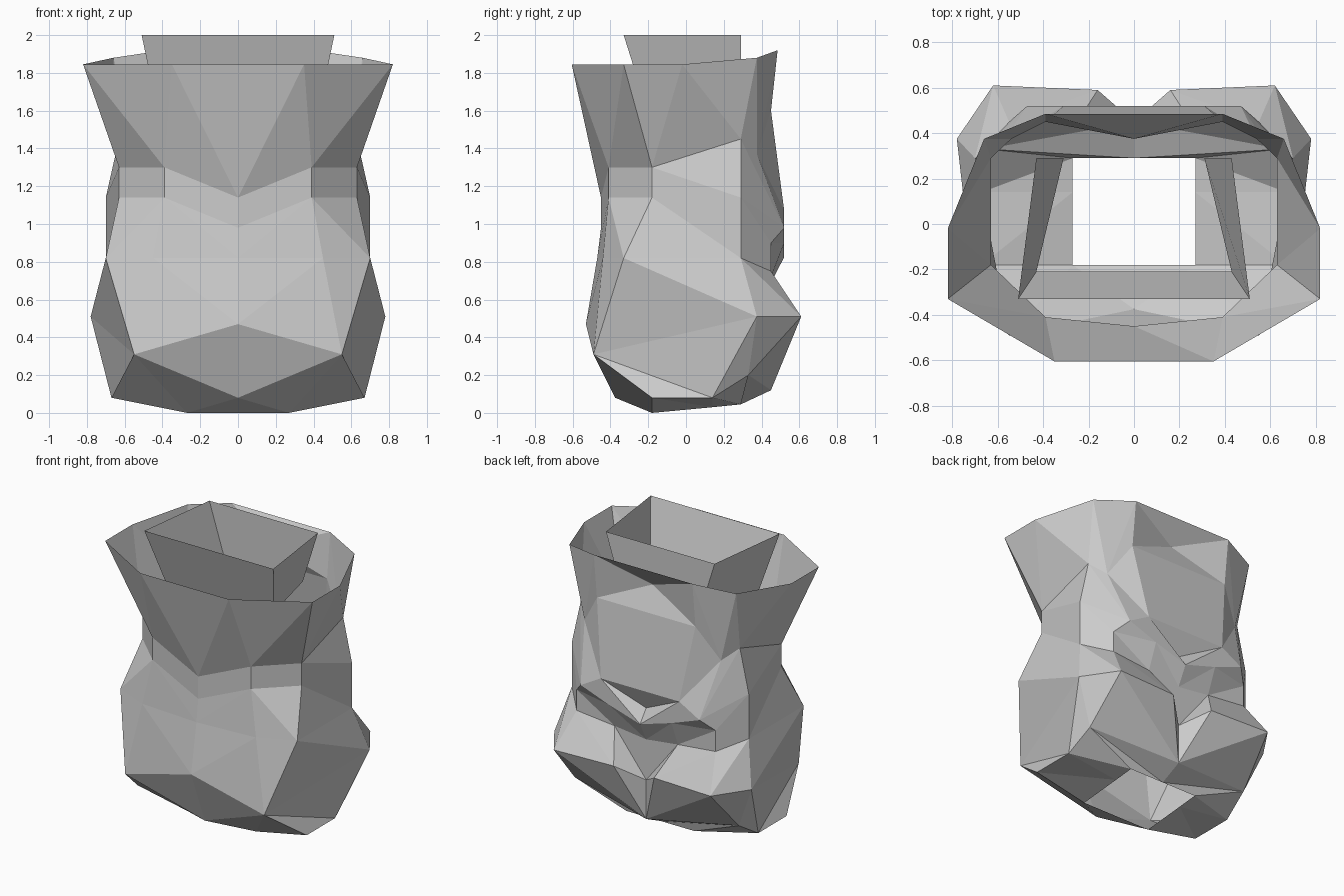
import bpy, bmesh

if "Cube" in bpy.data.objects:
    bpy.data.objects.remove(bpy.data.objects["Cube"])


def finish(name, bm):
    """Merge shared points, fix normals and create a flat-shaded object."""
    bmesh.ops.remove_doubles(bm, verts=bm.verts, dist=0.002)
    bmesh.ops.dissolve_degenerate(bm, edges=bm.edges, dist=0.001)
    bmesh.ops.recalc_face_normals(bm, faces=bm.faces)
    mesh = bpy.data.meshes.new(name)
    bm.to_mesh(mesh)
    bm.free()
    obj = bpy.data.objects.new(name, mesh)
    bpy.context.collection.objects.link(obj)
    return obj


def half_ring(front, points, back):
    """Half cross-section from centre front round the +x side to centre back."""
    return [(0, *front)] + points + [(0, *back)]


def band(bm, upper, lower, flip):
    """Skin two half rings with triangles; flip picks the other diagonal."""
    for i in range(len(upper) - 1):
        a, b, c, d = upper[i], upper[i + 1], lower[i + 1], lower[i]
        tris = ((a, b, c), (a, c, d)) if i in flip else ((a, b, d), (b, c, d))
        for tri in tris:
            if len(set(tri)) == 3:
                bm.faces.new([bm.verts.new(p) for p in tri])


# Flared open rim
rim = half_ring((-.605, 1.845), [(.35, -.605, 1.845), (.82, -.33, 1.845),
                (.82, -.02, 1.845), (.66, .375, 1.88), (.39, .485, 1.92)], (.485, 1.92))
# Waist band, top and bottom
waist = half_ring((-.45, 1.14), [(.39, -.41, 1.3), (.63, -.18, 1.3),
                  (.63, .29, 1.45), (.54, .375, 1.37), (.39, .45, 1.6)], (.375, 1.77))
belt = half_ring((-.45, .98), [(.39, -.41, 1.14), (.63, -.18, 1.14),
                 (.70, .29, 1.14), (.47, .52, .98), (.31, .52, 1.07)], (.45, .915))
# Fold across the back
fold = half_ring((-.47, .82), [(.45, -.44, .82), (.70, -.33, .82),
                 (.70, .29, .82), (.55, .45, .90), (.25, .52, .90)], (.52, .825))
crease = fold[:4] + [(.55, .45, .75), (.25, .45, .72), (0, .45, .69)]
# Wide lower bulge, underside and bottom opening
bulge = half_ring((-.53, .47), [(.55, -.49, .31), (.55, -.49, .31),
                  (.78, .375, .51), (.62, .61, .51), (.16, .59, .51)], (.45, .40))
under = half_ring((-.375, .08), [(.27, -.18, 0), (.67, -.18, .08),
                  (.67, .14, .08), (.65, .33, .20), (0, .45, .12)], (.45, .12))
opening = half_ring((-.18, 0), [(.27, -.18, 0), (.27, -.18, 0),
                    (.27, .14, .03), (.27, .29, .045), (0, .29, .045)], (.29, .045))

# Flat plate in the middle of the back
plate_top = waist[:-1] + [(0, .45, 1.6)]
plate_bottom = belt[:-1] + [(0, .52, 1.07)]

# Body shell
rings = [rim, waist, plate_top, plate_bottom, belt, fold, crease, bulge, under, opening]
bm = bmesh.new()
for k in range(len(rings) - 1):
    band(bm, rings[k], rings[k + 1], {5} if k == 0 else {1, 2, 3, 4, 5})
body = finish("torso_shell", bm)
mirror = body.modifiers.new("Mirror", 'MIRROR')
mirror.use_clip = True
mirror.merge_threshold = 0.002

# Four-sided collar standing inside the rim
bm = bmesh.new()
loops = []
for xf, yf, xb, yb, z in ((.51, -.33, .43, .29, 2.0), (.43, -.21, .31, .29, 1.62)):
    corners = ((-xf, yf), (xf, yf), (xb, yb), (-xb, yb))
    loops.append([bm.verts.new((x, y, z)) for x, y in corners])
for i in range(4):
    j = (i + 1) % 4
    bm.faces.new((loops[0][i], loops[1][i], loops[1][j], loops[0][j]))
finish("inner_collar", bm)
